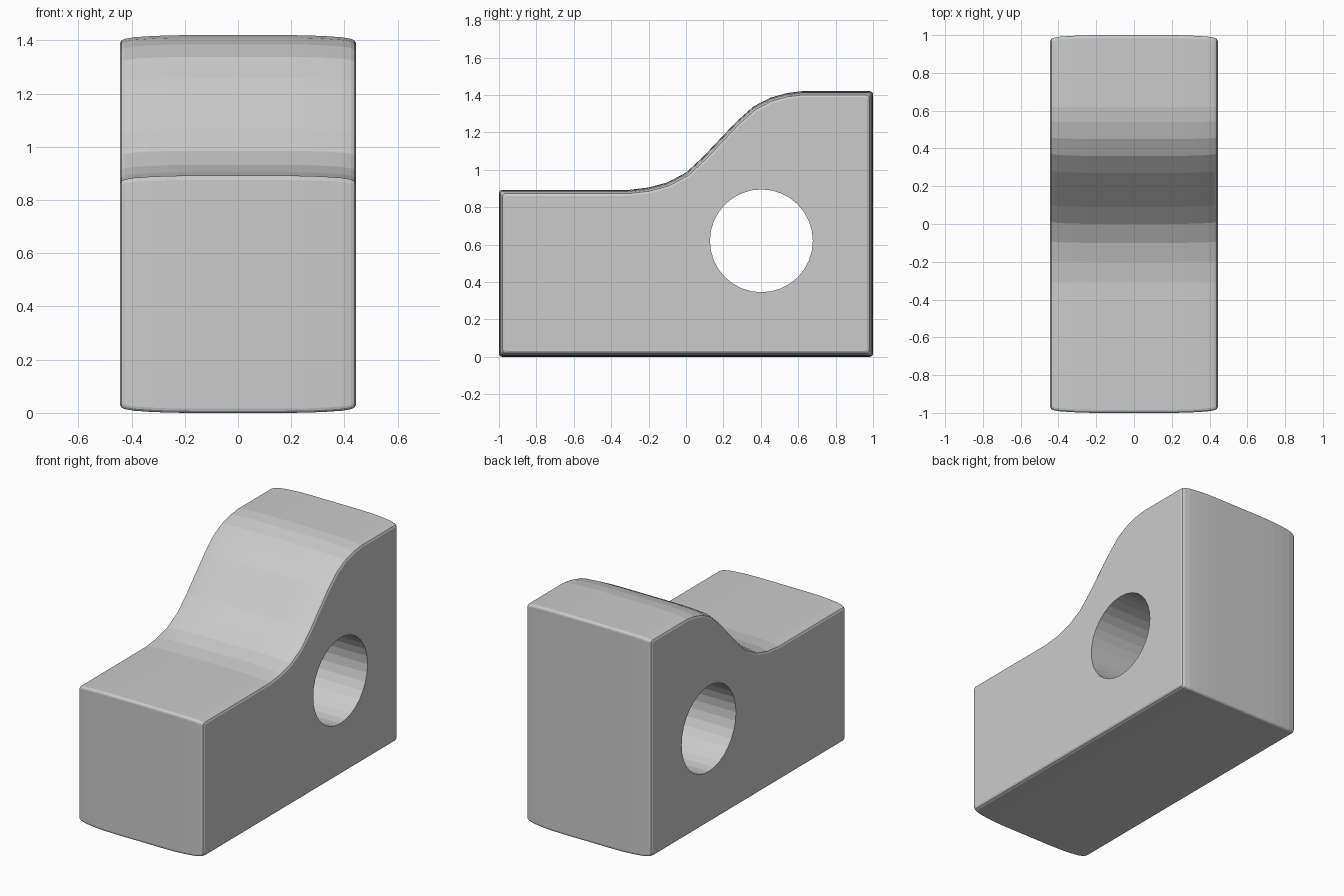
import bpy, bmesh, math
from mathutils import Vector

if "Cube" in bpy.data.objects:
    bpy.data.objects.remove(bpy.data.objects["Cube"])

grey = bpy.data.materials.new("light grey")
grey.diffuse_color = (0.6, 0.6, 0.6, 1)
grey.use_nodes = True
grey.node_tree.nodes["Principled BSDF"].inputs["Base Color"].default_value = grey.diffuse_color

# Side outline (y, z), counter-clockwise: base, tall back, S-curve, low front
OUTLINE = [Vector(p) for p in [
    (-1, 0), (1, 0), (1, 1.42), (0.62, 1.42), (0.54, 1.41), (0.45, 1.385),
    (0.36, 1.338), (0.27, 1.258), (0.18, 1.163), (0.09, 1.068), (0, 0.985),
    (-0.1, 0.932), (-0.2, 0.905), (-0.31, 0.892), (-1, 0.892)]]


def section(inset, radius=0.016, steps=3):
    """Outline moved inward by inset, with its four square corners rounded."""
    n = len(OUTLINE)
    pts = []
    for i, p in enumerate(OUTLINE):
        a = (p - OUTLINE[i - 1]).normalized()
        b = (OUTLINE[(i + 1) % n] - p).normalized()
        na, nb = Vector((-a.y, a.x)), Vector((-b.y, b.x))
        q = p + (na + nb) * inset / (1 + na.dot(nb))
        if a.dot(b) < 0.3:
            centre = q + (na + nb) * radius
            for k in range(steps + 1):
                t = k / steps * math.pi / 2
                pts.append(centre - (na * math.cos(t) + nb * math.sin(t)) * radius)
        else:
            pts.append(q)
    return pts


# Body: sections lofted across the width, crowned towards both flat sides
half = [(0.18, 0), (0.26, 0.001), (0.33, 0.004), (0.39, 0.008),
        (0.425, 0.014), (0.438, 0.02), (0.444, 0.031)]
stations = [(-x, d) for x, d in reversed(half)] + half
bm = bmesh.new()
rings = [[bm.verts.new((x, p.x, p.y)) for p in section(d)] for x, d in stations]
for r, s in zip(rings, rings[1:]):
    for i in range(len(r)):
        j = (i + 1) % len(r)
        bm.faces.new((r[i], r[j], s[j], s[i]))
bm.faces.new(rings[0])
bm.faces.new(rings[-1])
bmesh.ops.recalc_face_normals(bm, faces=bm.faces)
mesh = bpy.data.meshes.new("block_body")
bm.to_mesh(mesh)
bm.free()
body = bpy.data.objects.new("block_body", mesh)
bpy.context.collection.objects.link(body)
mesh.materials.append(grey)

# Round hole through the tall end
bpy.ops.mesh.primitive_cylinder_add(vertices=32, radius=0.275, depth=2,
                                    location=(0, 0.403, 0.62),
                                    rotation=(0, math.pi / 2, 0))
cutter = bpy.context.object
cutter.name = "hole_cutter"
cutter.hide_render = True
cutter.data.materials.append(grey)
cut = body.modifiers.new("hole", 'BOOLEAN')
cut.operation = 'DIFFERENCE'
cut.solver = 'EXACT'
cut.object = cutter
bpy.ops.object.select_all(action='DESELECT')
body.select_set(True)
bpy.context.view_layer.objects.active = body
bpy.ops.object.modifier_apply(modifier=cut.name)
bpy.data.objects.remove(cutter)
